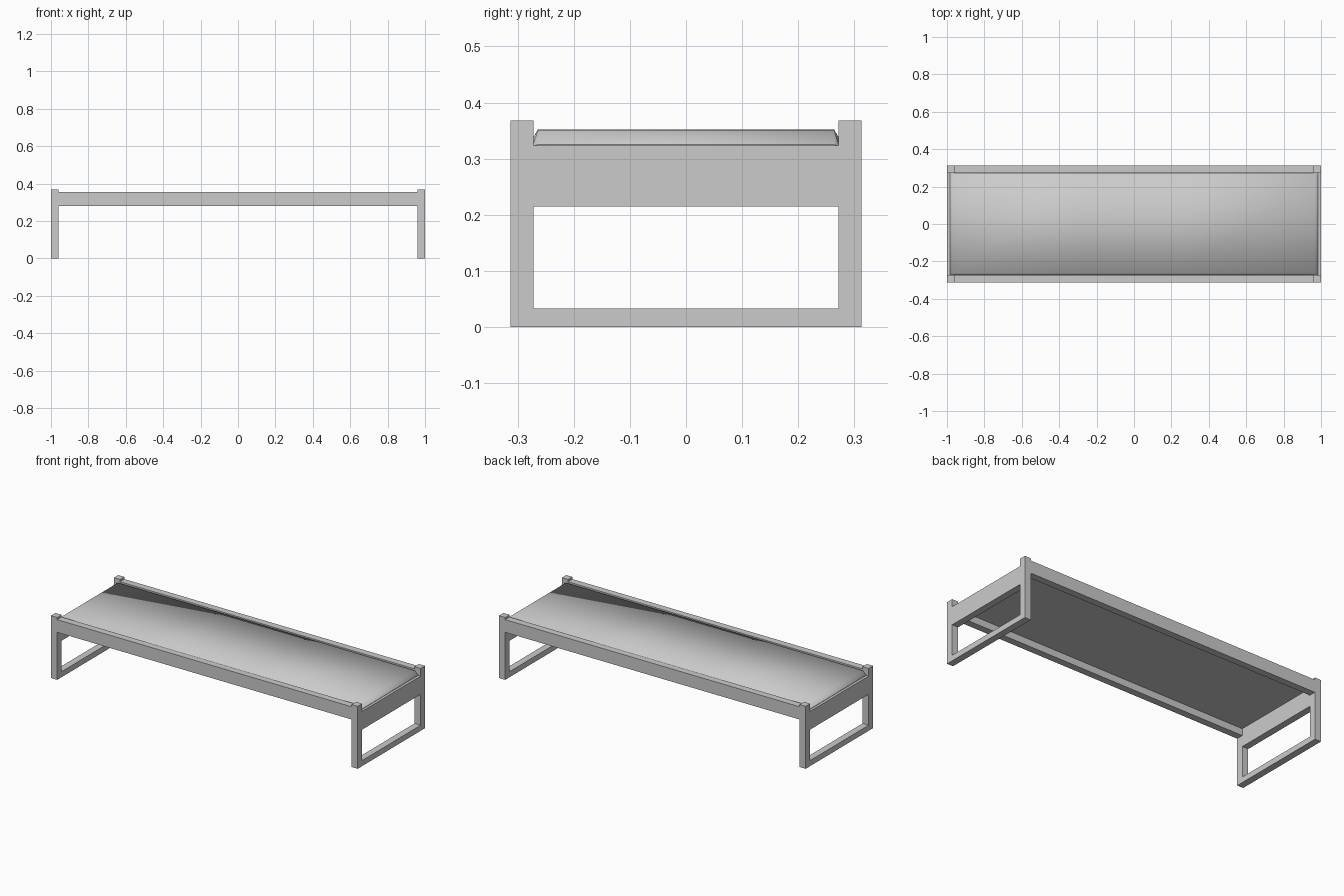
import bpy
import bmesh

cube = bpy.data.objects.get("Cube")
if cube:
    bpy.data.objects.remove(cube, do_unlink=True)

grey = bpy.data.materials.new("plain_grey")
grey.use_nodes = True
colour = (0.6, 0.6, 0.6, 1)
grey.diffuse_color = colour
grey.node_tree.nodes["Principled BSDF"].inputs["Base Color"].default_value = colour


def add_object(name, bm):
    mesh = bpy.data.meshes.new(name)
    bmesh.ops.recalc_face_normals(bm, faces=bm.faces)
    bm.to_mesh(mesh)
    bm.free()
    mesh.materials.append(grey)
    obj = bpy.data.objects.new(name, mesh)
    bpy.context.collection.objects.link(obj)
    return obj


def box(name, low, high):
    bm = bmesh.new()
    bmesh.ops.create_cube(bm, size=1)
    for v in bm.verts:
        v.co = [a + (c + 0.5) * (b - a) for a, b, c in zip(low, high, v.co)]
    return add_object(name, bm)


def span(side, inner, outer):
    return sorted((side * inner, side * outer))


END, POST_X = 1.0, 0.96
SIDE, POST_Y = 0.313, 0.272
BOARD_TOP = 0.323

# Corner posts
for sx, end in ((-1, "right"), (1, "left")):
    x0, x1 = span(sx, POST_X, END)
    for sy, face in ((-1, "front"), (1, "back")):
        y0, y1 = span(sy, POST_Y, SIDE)
        box(f"{face}_{end}_post", (x0, y0, 0), (x1, y1, 0.368))
    # End board and floor runner between the posts
    box(f"{end}_end_board", (x0, -POST_Y, 0.215), (x1, POST_Y, BOARD_TOP))
    box(f"{end}_floor_runner", (x0, -POST_Y, 0), (x1, POST_Y, 0.033))

# Long side rails
for sy, face in ((-1, "front"), (1, "back")):
    y0, y1 = span(sy, POST_Y, SIDE)
    box(f"{face}_rail", (-POST_X, y0, 0.28), (POST_X, y1, 0.355))

# Softly crowned seat pad: rows of (x, edge height, crown height)
half = [(0.985, BOARD_TOP, BOARD_TOP + 0.002),
        (0.968, 0.328, 0.35),
        (0.28, 0.338, 0.352)]
rows = [(-x, e, c) for x, e, c in half] + half[::-1]
bm = bmesh.new()
grid = []
for x, edge, crown in rows:
    section = [(-POST_Y, edge), (-0.264, crown), (0.264, crown), (POST_Y, edge)]
    grid.append([bm.verts.new((x, y, z)) for y, z in section])
for a, b in zip(grid, grid[1:]):
    for i in range(len(a) - 1):
        bm.faces.new((a[i], b[i], b[i + 1], a[i + 1])).smooth = True

# Flat underside and walls of the pad
rim = [e for e in bm.edges if e.is_boundary]
new = bmesh.ops.extrude_edge_only(bm, edges=rim)["geom"]
for item in new:
    if isinstance(item, bmesh.types.BMVert):
        item.co.z = BOARD_TOP - 0.002
base = [e for e in bm.edges if e.is_boundary]
bmesh.ops.contextual_create(bm, geom=base)
sharp = set(rim) | set(base)
for e in bm.edges:
    e.smooth = e not in sharp
add_object("seat_pad", bm)
